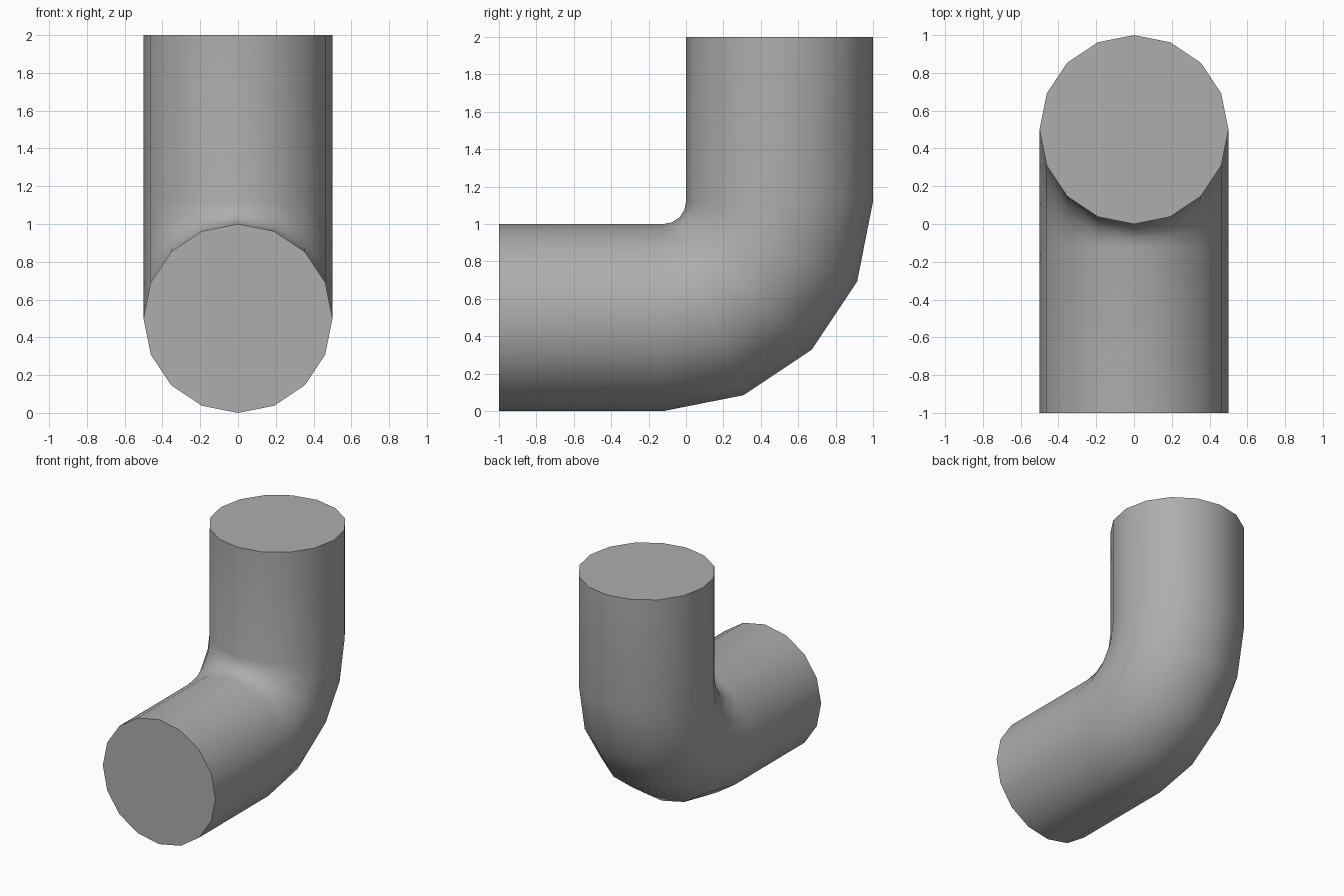
import bpy, bmesh
from math import sin, cos, pi
from mathutils import Vector

if "Cube" in bpy.data.objects:
    bpy.data.objects.remove(bpy.data.objects["Cube"])

SIDES, RADIUS = 16, 0.5
BEND_STEPS, INNER = 4, 0.12
bend_r = RADIUS + INNER
pivot = Vector((0, -INNER, 1 + INNER))

# Path of (centre, outward direction): straight start, quarter bend, straight end
path = [(Vector((0, -1, RADIUS)), Vector((0, 0, -1)))]
for i in range(BEND_STEPS + 1):
    a = i / BEND_STEPS * pi / 2
    out = Vector((0, sin(a), -cos(a)))
    path.append((pivot + out * bend_r, out))
path.append((Vector((0, RADIUS, 2)), Vector((0, 1, 0))))

# Sweep the 16-sided section along the path
bm = bmesh.new()
rings = []
for centre, out in path:
    rings.append([bm.verts.new(centre + out * RADIUS * cos(2 * pi * k / SIDES)
                               + Vector((RADIUS * sin(2 * pi * k / SIDES), 0, 0)))
                  for k in range(SIDES)])
for r0, r1 in zip(rings, rings[1:]):
    for k in range(SIDES):
        n = (k + 1) % SIDES
        bm.faces.new((r0[k], r0[n], r1[n], r1[k]))

# Flat end caps
bm.faces.new(rings[0])
bm.faces.new(rings[-1])
bmesh.ops.recalc_face_normals(bm, faces=bm.faces[:])

mesh = bpy.data.meshes.new("pipe_elbow")
bm.to_mesh(mesh)
bm.free()

# Dark grey metal
grey = bpy.data.materials.new("dark_grey")
grey.diffuse_color = (0.42, 0.42, 0.42, 1)
grey.use_nodes = True
grey.node_tree.nodes["Principled BSDF"].inputs["Base Color"].default_value = grey.diffuse_color
mesh.materials.append(grey)

pipe = bpy.data.objects.new("pipe_elbow", mesh)
bpy.context.collection.objects.link(pipe)
bpy.context.view_layer.objects.active = pipe
pipe.select_set(True)
bpy.ops.object.shade_smooth_by_angle(angle=pi / 6)
